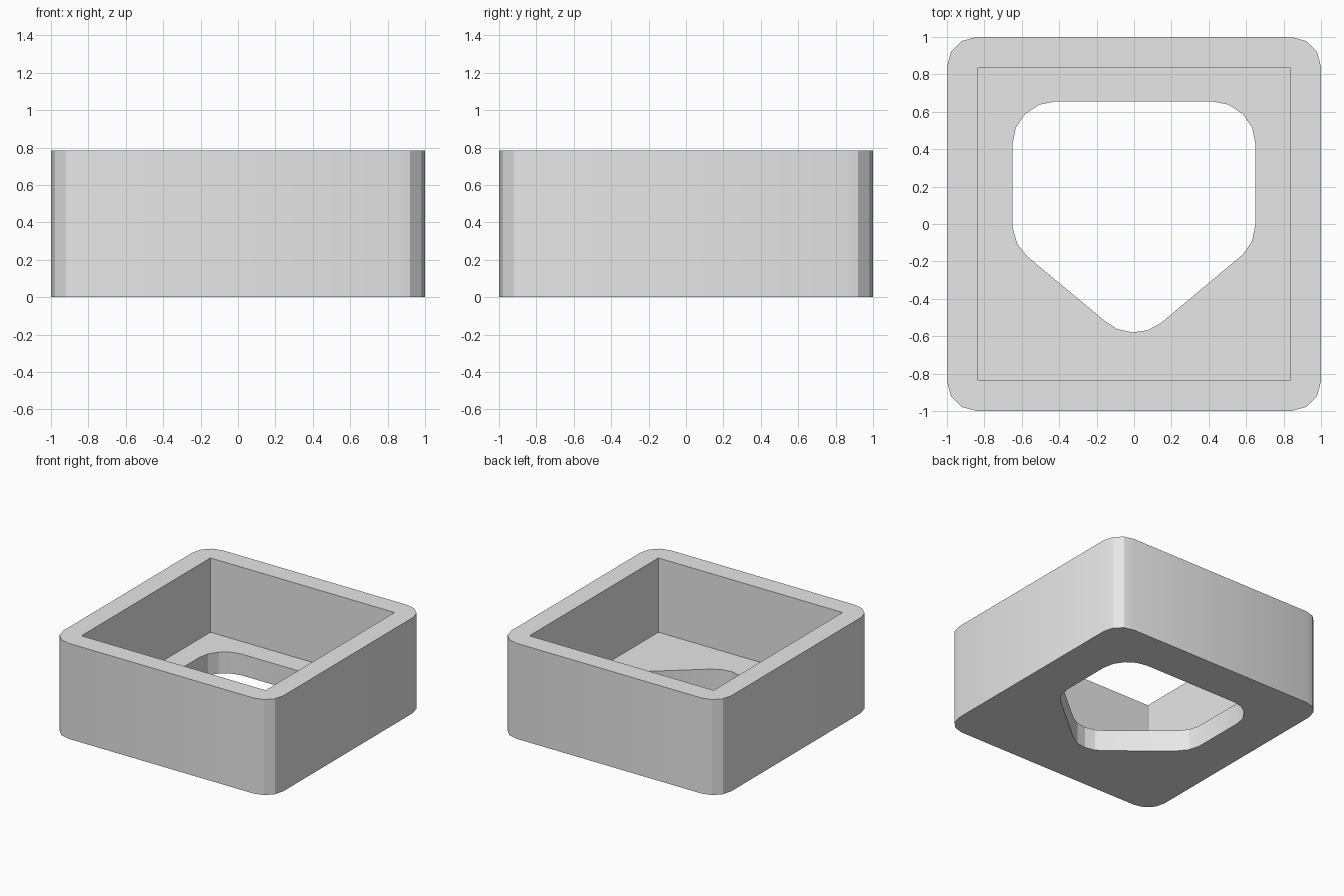
import bpy, bmesh
from math import radians, sin, cos
from mathutils import Vector

HEIGHT, FLOOR = 0.785, 0.175

cube = bpy.data.objects.get("Cube")
if cube:
    bpy.data.objects.remove(cube, do_unlink=True)


def arc(cx, cy, radius, start, end, segments):
    angles = [radians(start + (end - start) * i / segments) for i in range(segments + 1)]
    return [(cx + radius * cos(a), cy + radius * sin(a)) for a in angles]


def rounded_square(half, radius, segments):
    c = half - radius
    points = []
    for i, (sx, sy) in enumerate([(1, 1), (-1, 1), (-1, -1), (1, -1)]):
        points += arc(sx * c, sy * c, radius, 90 * i, 90 * i + 90, segments)
    return points


# Outlines of the outside, the cavity and the five-sided floor opening
outside = rounded_square(1.0, 0.16, 3)
cavity = rounded_square(0.837, 0.008, 2)
R = 0.23
opening = (arc(0.42, 0, R, -45, 0, 2) + arc(0.42, 0.425, R, 0, 90, 4)
           + arc(-0.42, 0.425, R, 90, 180, 4) + arc(-0.42, 0, R, 185, 230, 2)
           + arc(0, -0.35, R, 226, 310, 4))

bm = bmesh.new()


def wall(outline, z_low, z_high):
    """Upright wall along an outline; returns its lower and upper edge loops."""
    loops = []
    for z in (z_low, z_high):
        verts = [bm.verts.new((x, y, z)) for x, y in outline]
        loops.append([bm.edges.new((verts[i - 1], verts[i])) for i in range(len(verts))])
    bmesh.ops.bridge_loops(bm, edges=loops[0] + loops[1])
    return loops


def cap(outer_loop, inner_loop):
    """Flat ring between two loops at the same height."""
    bmesh.ops.triangle_fill(bm, use_beauty=True, edges=outer_loop + inner_loop,
                            normal=Vector((0, 0, 1)))


out_low, out_high = wall(outside, 0, HEIGHT)
cav_low, cav_high = wall(cavity, FLOOR, HEIGHT)
open_low, open_high = wall(opening, 0, FLOOR)
cap(out_high, cav_high)    # rim
cap(cav_low, open_high)    # floor
cap(out_low, open_low)     # underside

bmesh.ops.recalc_face_normals(bm, faces=bm.faces[:])
# Merge the cap triangles into clean flat faces
bmesh.ops.dissolve_limit(bm, angle_limit=radians(1), verts=[], edges=bm.edges[:])

mesh = bpy.data.meshes.new("open_box")
bm.to_mesh(mesh)
bm.free()
box = bpy.data.objects.new("open_box", mesh)
bpy.context.collection.objects.link(box)

# Plain grey
grey = bpy.data.materials.new("light_grey")
grey.use_nodes = True
color = (0.8, 0.8, 0.8, 1)
grey.diffuse_color = color
grey.node_tree.nodes["Principled BSDF"].inputs["Base Color"].default_value = color
mesh.materials.append(grey)

# Corner facets stay crisp, gentle turns are smooth
bpy.ops.object.select_all(action="DESELECT")
box.select_set(True)
bpy.context.view_layer.objects.active = box
bpy.ops.object.shade_smooth_by_angle(angle=radians(20))
